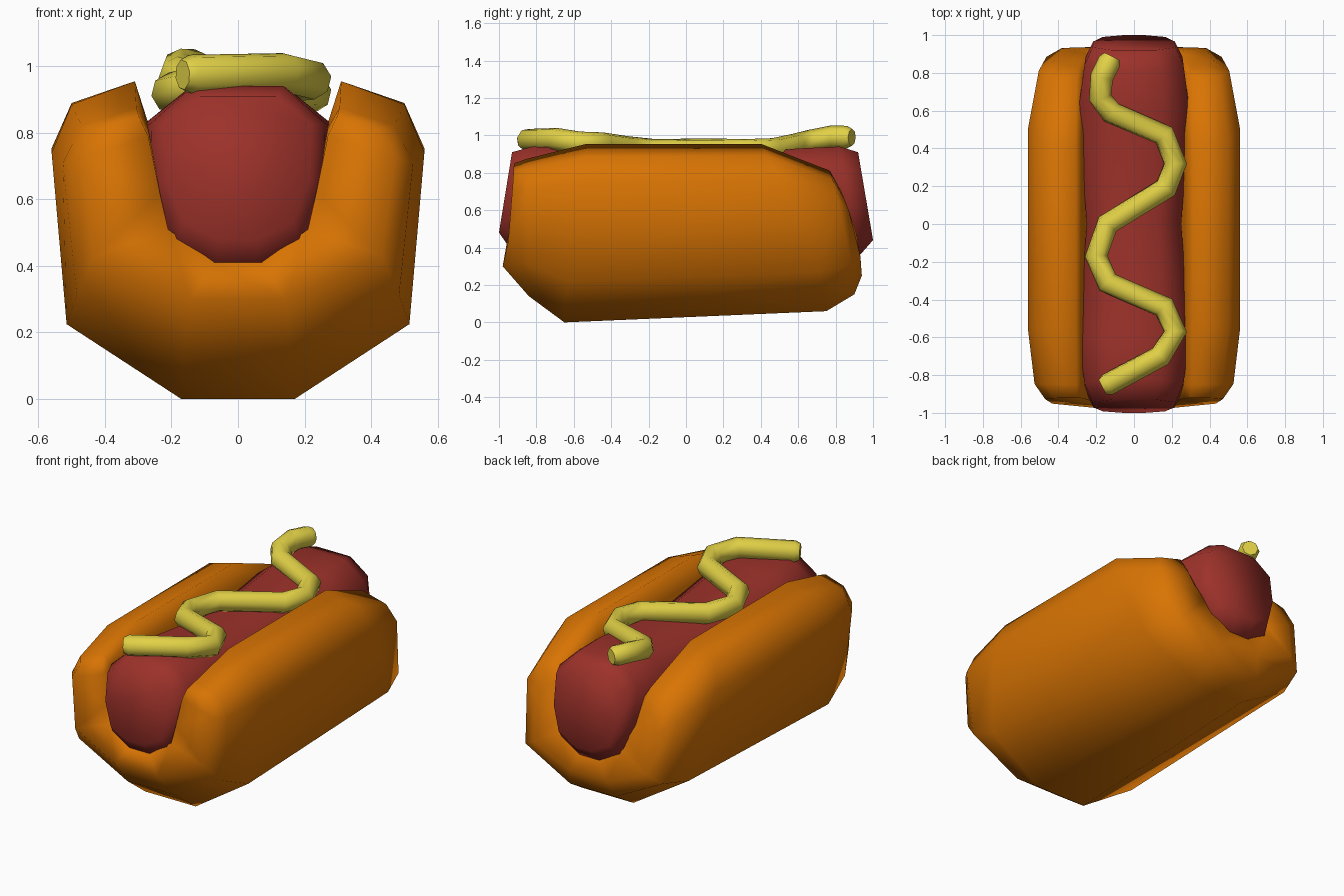
import bpy, bmesh
from mathutils import Vector

if "Cube" in bpy.data.objects:
    bpy.data.objects.remove(bpy.data.objects["Cube"])


def material(name, rgb):
    m = bpy.data.materials.new(name)
    m.diffuse_color = (*rgb, 1)
    m.use_nodes = True
    m.node_tree.nodes["Principled BSDF"].inputs["Base Color"].default_value = m.diffuse_color
    return m


def finish(bm, name, mat):
    bmesh.ops.recalc_face_normals(bm, faces=bm.faces)
    me = bpy.data.meshes.new(name)
    bm.to_mesh(me)
    bm.free()
    ob = bpy.data.objects.new(name, me)
    bpy.context.collection.objects.link(ob)
    me.materials.append(mat)
    for p in me.polygons:
        p.use_smooth = True
    return ob


def loft(bm, rings):
    """Bridge closed rings of points, return the vertex rings."""
    vs = [[bm.verts.new(p) for p in r] for r in rings]
    n = len(vs[0])
    for a, b in zip(vs, vs[1:]):
        for i in range(n):
            j = (i + 1) % n
            bm.faces.new((a[i], a[j], b[j], b[i]))
    return vs


def mirrored(half):
    return half + [(-x, y, z) for x, y, z in reversed(half)]


bun_mat = material("toasted bun orange", (0.69, 0.174, 0.001))
meat_mat = material("sausage red", (0.335, 0.031, 0.023))
mustard_mat = material("mustard yellow", (0.76, 0.64, 0.062))

# Bun: U-shaped profile, right half from bottom to lip and down into the slot
OUTER = [(.17, 0), (.515, .225), (.56, .74), (.50, .885)]
INNER = [(.27, .83), (.235, .62), (.21, .51), (.07, .41)]


def bun_ring(y_low, y_high, w, z_low, z_high, power=1.5, drop=0):
    k = (z_high - z_low) / .955
    half = [(x * w, z_low + z * k) for x, z in OUTER]
    half.append((.27 + .04 * w * w, z_high))
    half += [(x, min(z, z_high - d) - drop)
             for (x, z), d in zip(INNER, (.06, .12, .17, .23))]
    out = []
    for x, z in half:
        t = max(0, min(1, (z - z_low) / (z_high - z_low)))
        out.append((x, y_low + (y_high - y_low) * t ** power, z))
    return mirrored(out)


bm = bmesh.new()
rings = loft(bm, [bun_ring(*s) for s in (
    (-.98, -.92, .84, .30, .85, .5),
    (-.84, -.85, .94, .14, .875),
    (-.65, -.53, 1, 0, .955),
    (.75, .40, 1, .06, .955),
    (.90, .77, .90, .15, .81),
    (.94, .83, .74, .25, .70, 1.8, .06))])
for r in (rings[0], rings[-1]):          # end faces between outside and slot
    bm.faces.new((r[0], r[17], r[9], r[8]))
    for i in range(4):
        q = (i, i + 1, 7 - i, 8 - i)
        if i == 3:
            q = (3, 4, 5)
        bm.faces.new([r[j] for j in q])
        bm.faces.new([r[17 - j] for j in q])
finish(bm, "bun", bun_mat)

# Sausage: rounded section, slimmer and lower in the middle
SECTION = [(.25, 0), (.75, .12), (.98, .42), (1, .80), (.52, 1)]


def sausage_ring(y_low, y_high, w, z_low, z_high):
    return mirrored([(x * w, y_low + (y_high - y_low) * t, z_low + (z_high - z_low) * t)
                     for x, t in SECTION])


bm = bmesh.new()
rings = loft(bm, [sausage_ring(*s) for s in (
    (-1, -.93, .22, .48, .91),
    (-.93, -.82, .262, .38, .94),
    (-.60, -.60, .295, .36, .93),
    (0, 0, .25, .37, .87),
    (.60, .60, .295, .36, .93),
    (.93, .82, .262, .36, .94),
    (1, .92, .22, .44, .91))])
for r in (rings[0], rings[-1]):
    bm.faces.new(r)
finish(bm, "sausage", meat_mat)

# Mustard: wavy bevelled curve along the top
PATH = [(-.13, .86, .99), (-.17, .78, .992), (-.18, .67, .97), (-.12, .59, .95),
        (.16, .47, .925), (.22, .32, .92), (.17, .19, .922), (-.14, 0, .922),
        (-.20, -.17, .92), (-.14, -.31, .935), (.16, -.44, .955), (.22, -.57, .96),
        (.14, -.70, .98), (-.14, -.85, .975)]
cu = bpy.data.curves.new("mustard", 'CURVE')
cu.dimensions = '3D'
cu.bevel_depth = .061
cu.bevel_resolution = 2
cu.use_fill_caps = True
cu.materials.append(mustard_mat)
first, last = Vector(PATH[0]), Vector(PATH[-1])
tip_a = first + (first - Vector(PATH[1])).normalized() * .03
tip_b = last + (last - Vector(PATH[-2])).normalized() * .03
pts = [tip_a] + PATH + [tip_b]
sp = cu.splines.new('POLY')
sp.points.add(len(pts) - 1)
for i, (p, c) in enumerate(zip(sp.points, pts)):
    p.co = (*c, 1)
    p.radius = .75 if i in (0, len(pts) - 1) else 1
sp.use_smooth = True
bpy.context.collection.objects.link(bpy.data.objects.new("mustard", cu))
